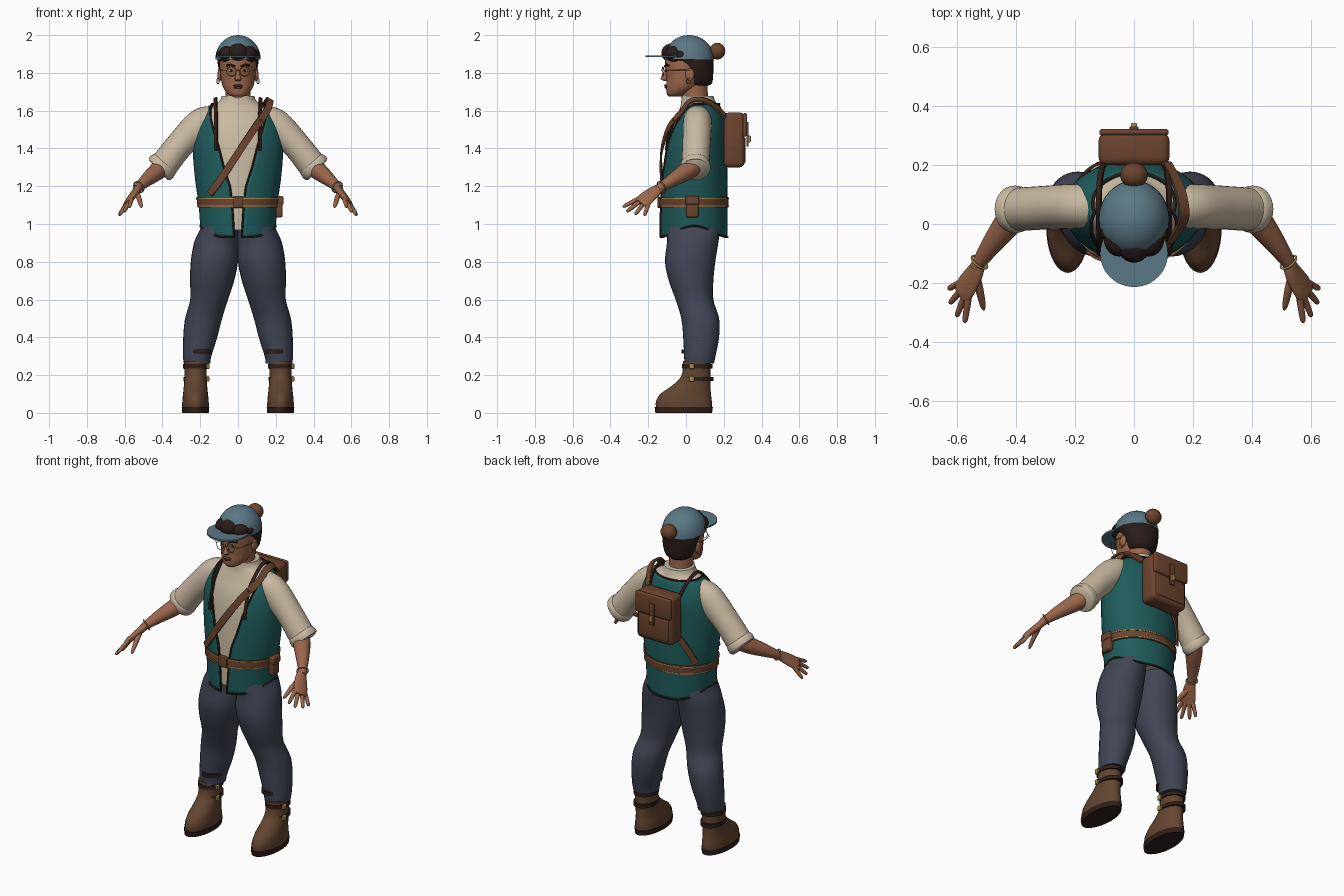
import bpy, bmesh, math
from math import sin, cos, pi, asin, radians
from mathutils import Vector, Matrix

cube = bpy.data.objects.get("Cube")
if cube:
    bpy.data.objects.remove(cube, do_unlink=True)


def material(name, *rgb):
    m = bpy.data.materials.new(name)
    m.use_nodes = True
    m.diffuse_color = (*rgb, 1)
    m.node_tree.nodes["Principled BSDF"].inputs["Base Color"].default_value = (*rgb, 1)
    return m


SKIN = material("skin", .33, .135, .07)
CREAM = material("cream cloth", .58, .49, .36)
TEAL = material("teal cloth", .014, .105, .105)
NAVY = material("slate blue cloth", .053, .062, .09)
BOOT = material("boot leather", .125, .06, .03)
TRIM = material("dark leather", .03, .014, .01)
HAIR = material("dark brown hair", .022, .012, .01)
HAT = material("dusty blue cap", .105, .19, .235)
GOLD = material("brass", .4, .26, .08)
LEATHER = material("brown leather", .15, .058, .028)


def finish(name, bm, mat, angle=45):
    bmesh.ops.recalc_face_normals(bm, faces=bm.faces)
    me = bpy.data.meshes.new(name)
    bm.to_mesh(me)
    bm.free()
    me.materials.append(mat)
    ob = bpy.data.objects.new(name, me)
    bpy.context.collection.objects.link(ob)
    bpy.ops.object.select_all(action='DESELECT')
    ob.select_set(True)
    bpy.context.view_layer.objects.active = ob
    bpy.ops.object.shade_smooth_by_angle(angle=radians(angle))
    return ob


def dense(rows, k=5):
    """Smooth a short list of sections into a finer one."""
    rows = [Vector(r) for r in rows]
    out = []
    for i in range(len(rows) - 1):
        a, b, c, d = rows[max(i - 1, 0)], rows[i], rows[i + 1], rows[min(i + 2, len(rows) - 1)]
        for j in range(k):
            t = j / k
            out.append(b + (c - a) * (t / 2) + (a * 2 - b * 5 + c * 4 - d) * (t * t / 2)
                       + (b * 3 - a - c * 3 + d) * (t ** 3 / 2))
    return out + [rows[-1]]


def grid(bm, rings, closed=True):
    for a, b in zip(rings, rings[1:]):
        n = len(a)
        for j in range(n if closed else n - 1):
            bm.faces.new((a[j], a[(j + 1) % n], b[(j + 1) % n], b[j]))


def sweep(name, rows, mat, ref=None, n=28, k=5, side=1):
    """Oval sections (x, y, z, ra, rb): stacked upright, or across the path if ref is given."""
    rows = dense(rows, k)
    bm = bmesh.new()
    rings = []
    for i, r in enumerate(rows):
        u, v = Vector((1, 0, 0)), Vector((0, 1, 0))
        if ref:
            d = (rows[min(i + 1, len(rows) - 1)] - rows[max(i - 1, 0)])
            d = Vector(d[:3]).normalized()
            u = Vector(ref)
            u = (u - d * u.dot(d)).normalized()
            v = d.cross(u)
        pts = [Vector(r[:3]) + u * r[3] * cos(2 * pi * j / n) + v * r[4] * sin(2 * pi * j / n) for j in range(n)]
        rings.append([bm.verts.new((p.x * side, p.y, p.z)) for p in pts])
    grid(bm, rings)
    bm.faces.new(rings[0])
    bm.faces.new(rings[-1])
    return finish(name, bm, mat, 60)


def ball(name, loc, size, mat, cut=False):
    bm = bmesh.new()
    bmesh.ops.create_uvsphere(bm, u_segments=32, v_segments=20, radius=1)
    if cut:  # keep the upper half
        bmesh.ops.delete(bm, geom=[v for v in bm.verts if v.co.z < -.01], context='VERTS')
    bm.transform(Matrix.Translation(loc) @ Matrix.Diagonal((*size, 1)))
    return finish(name, bm, mat)


def box(name, loc, size, mat, bevel=.004):
    bm = bmesh.new()
    bmesh.ops.create_cube(bm, size=1)
    bm.transform(Matrix.Translation(loc) @ Matrix.Diagonal((*size, 1)))
    bmesh.ops.bevel(bm, geom=bm.edges[:], offset=bevel, segments=3, profile=.5, affect='EDGES')
    return finish(name, bm, mat)


def tube(name, pts, r, mat, cyclic=False):
    cu = bpy.data.curves.new(name, 'CURVE')
    cu.dimensions = '3D'
    cu.bevel_depth, cu.bevel_resolution, cu.use_fill_caps = r, 2, True
    sp = cu.splines.new('POLY')
    sp.points.add(len(pts) - 1)
    for p, co in zip(sp.points, pts):
        p.co = (*co, 1)
    sp.use_cyclic_u = cyclic
    cu.materials.append(mat)
    bpy.context.collection.objects.link(bpy.data.objects.new(name, cu))


def hoop(name, loc, r, thick, mat, axis):
    q = Vector(axis).to_track_quat('Z', 'Y')
    tube(name, [Vector(loc) + q @ Vector((r * cos(pi * i / 12), r * sin(pi * i / 12), 0)) for i in range(24)],
         thick, mat, True)


# torso profile shared by shirt, vest, belt and straps
TORSO = dense([(0, .042, .92, .182, .165), (0, .042, 1.1, .195, .163), (0, .045, 1.25, .215, .16),
               (0, .05, 1.4, .226, .152), (0, .06, 1.5, .218, .14), (0, .068, 1.57, .195, .118),
               (0, .07, 1.62, .15, .1), (0, .065, 1.65, .1, .09), (0, .062, 1.678, .086, .083)], 6)


def section(z):
    for a, b in zip(TORSO, TORSO[1:]):
        if z <= b[2]:
            return a.lerp(b, max(0, (z - a[2]) / (b[2] - a[2])))
    return TORSO[-1]


def surf(t, z, off):
    """Point on the torso at angle t from the front."""
    r = section(z)
    return Vector(((r[3] + off) * sin(t), r[1] - (r[4] + off) * cos(t), z))


def front(x, z, off=.022):
    return surf(asin(max(-.99, min(.99, x / (section(z)[3] + off)))), z, off)


def ribbon(name, pts, w, mat, h=.005):
    pts = dense(pts, 4)
    bm = bmesh.new()
    rings = []
    for i, p in enumerate(pts):
        d = (pts[min(i + 1, len(pts) - 1)] - pts[max(i - 1, 0)]).normalized()
        out = p - Vector((p.x * .4, .06, min(p.z, 1.5)))
        out = (out - d * out.dot(d)).normalized()
        s = d.cross(out)
        rings.append([bm.verts.new(p + s * w * a + out * h * b) for a, b in ((-1, -1), (1, -1), (1, 1), (-1, 1))])
    grid(bm, rings)
    bm.faces.new(rings[0])
    bm.faces.new(rings[-1])
    return finish(name, bm, mat)


sweep("shirt", [r for r in TORSO if r[2] > .96], CREAM, n=40, k=1)

# open vest with a dark border
OPEN = [(.93, .02), (1.1, .03), (1.2, .042), (1.3, .075), (1.4, .1), (1.5, .13), (1.56, .145), (1.64, .145)]
bm = bmesh.new()
rows = []
for i in range(37):
    f = i / 36
    zb = .93 + .705 * f
    half = next(a[1] + (b[1] - a[1]) * (zb - a[0]) / (b[0] - a[0]) for a, b in zip(OPEN, OPEN[1:]) if zb <= b[0])
    a = asin(min(.96, half / (section(zb)[3] + .014)))
    ring = []
    for j in range(49):
        t = a + (2 * pi - 2 * a) * j / 48
        ring.append(bm.verts.new(surf(t, zb + .06 * (1 - f) ** 8 * abs(sin(t)) ** 4, .014)))
    rows.append(ring)
grid(bm, rows, False)
border = [v.co.copy() for v in rows[0] + [r[-1] for r in rows[1:]] + rows[-1][-2::-1] + [r[0] for r in rows[-2:0:-1]]]
vest = finish("vest", bm, TEAL, 60)
mod = vest.modifiers.new("thickness", 'SOLIDIFY')
mod.thickness, mod.offset = .01, -1
tube("vest_border", border, .005, TRIM, True)

# belt, buckle, pouch
def band(name, z0, z1, off, mat):
    sweep(name, [(0, r[1], z, r[3] + off, r[4] + off) for z, r in ((z0, section(z0)), (z1, section(z1)))],
          mat, n=48, k=1)

band("belt", 1.088, 1.142, .02, LEATHER)
band("belt_lower_piping", 1.092, 1.097, .0225, GOLD)
band("belt_upper_piping", 1.133, 1.138, .0225, GOLD)
box("belt_buckle", (0, -.143, 1.115), (.055, .014, .06), LEATHER)
box("belt_pouch", (.218, .033, 1.09), (.035, .066, .11), LEATHER, .01)
box("pouch_flap", (.222, .033, 1.125), (.038, .07, .045), LEATHER, .008)

# backpack and straps
box("backpack", (0, .255, 1.445), (.24, .11, .29), LEATHER, .025)
box("backpack_flap", (0, .312, 1.525), (.236, .022, .125), LEATHER, .01)
box("backpack_pocket_edge", (0, .31, 1.39), (.2, .012, .13), LEATHER, .005)
box("backpack_clasp_strap", (0, .326, 1.475), (.03, .012, .13), LEATHER, .004)
box("backpack_clasp", (0, .335, 1.45), (.022, .016, .035), GOLD, .004)
for s in (-1, 1):
    ribbon("shoulder_strap", [front(s * .117, z) for z in (1.39, 1.45, 1.52, 1.58)]
           + [Vector((s * .12, .06, 1.665)), Vector((s * .115, .16, 1.63)), Vector((s * .1, .21, 1.56))], .009, TRIM)
ribbon("cross_strap", [front(x, z, .026) for x, z in ((-.15, 1.16), (-.1, 1.225), (0, 1.375), (.09, 1.51), (.15, 1.595))]
       + [Vector((.17, .03, 1.655)), Vector((.155, .12, 1.645)), Vector((.11, .21, 1.57))], .019, LEATHER)
ribbon("cross_strap_back", [surf(radians(a), z, .025) for a, z in ((200, 1.34), (215, 1.26), (232, 1.16))], .017, LEATHER)

# arms, legs and boots
FINGERS = [("little", (.63, -.22, 1.045), .1), ("ring", (.626, -.27, 1.05), .0),
           ("middle", (.603, -.315, 1.065), -.1), ("index", (.575, -.335, 1.09), -.2)]
SPREAD = Vector((.055, .115, -.05)).normalized()
for s, tag in ((1, "left_"), (-1, "right_")):
    Y = (0, 1, 0)
    sweep(tag + "sleeve", [(.1, .065, 1.58, .05, .045), (.14, .062, 1.56, .07, .07), (.205, .06, 1.52, .076, .084),
                           (.31, .055, 1.415, .074, .074), (.39, .05, 1.315, .073, .075),
                           (.415, .05, 1.288, .066, .07)], CREAM, Y, side=s)
    sweep(tag + "cuff", [(.385, .05, 1.325, .07, .072), (.395, .05, 1.313, .079, .08), (.412, .05, 1.292, .079, .081),
                         (.42, .05, 1.284, .068, .07)], CREAM, Y, side=s)
    sweep(tag + "forearm", [(.385, .05, 1.315, .05, .05), (.43, .0, 1.277, .047, .047), (.485, -.072, 1.232, .035, .035),
                            (.525, -.13, 1.195, .024, .024), (.535, -.148, 1.183, .025, .022)], SKIN, Y, side=s)
    sweep(tag + "palm", [(.525, -.132, 1.195, .022, .02), (.54, -.165, 1.172, .035, .02), (.565, -.205, 1.14, .043, .018),
                         (.582, -.232, 1.118, .042, .015), (.588, -.242, 1.11, .034, .01)], SKIN, SPREAD, side=s)
    base = Vector((.576, -.225, 1.122))
    for i, (fname, tip, _) in enumerate(FINGERS):
        a, b = base + SPREAD * (.032 - .0215 * i), Vector(tip)
        sweep(tag + fname + "_finger", [(*a, .012, .012), (*a.lerp(b, .5), .011, .011), (*a.lerp(b, .9), .009, .009),
                                        (*b, .003, .003)], SKIN, SPREAD, n=12, side=s)
    sweep(tag + "thumb", [(.54, -.165, 1.17, .015, .015), (.526, -.22, 1.14, .014, .014), (.514, -.275, 1.1, .01, .01),
                          (.51, -.293, 1.087, .003, .003)], SKIN, (1, 0, 0), n=12, side=s)
    hoop(tag + "bracelet", (s * .525, -.13, 1.196), .031, .004, GOLD, (s * .55, -.72, -.45))

    sweep(tag + "trouser_leg", [(.095, .042, 1.03, .085, .13), (.1, .04, .97, .102, .14), (.115, .035, .9, .118, .136),
                                (.125, .022, .8, .125, .133), (.137, .027, .7, .117, .118), (.153, .045, .6, .1, .1),
                                (.182, .075, .5, .098, .1), (.2, .08, .4, .09, .095), (.216, .073, .3, .075, .083),
                                (.217, .07, .262, .07, .078)], NAVY, side=s)
    bx = .225
    sweep(tag + "boot", [(bx, -.01, .025, .07, .148), (bx, -.011, .06, .07, .148), (bx, -.002, .1, .066, .134),
                         (bx, .025, .14, .062, .105), (bx, .048, .18, .059, .083), (bx, .056, .22, .059, .074),
                         (bx, .057, .275, .062, .074)], BOOT, side=s)
    sweep(tag + "sole", [(bx, -.012, 0, .07, .15), (bx, -.012, .03, .073, .154)], TRIM, side=s, k=1, n=36)
    for z, off, cx, rx in ((.325, .084, .2, .062), (.247, .08, bx, .066), (.18, .086, bx, .063)):
        sweep(tag + "ankle_strap", [(cx, .06, z - .011, rx, off), (cx, .06, z + .011, rx, off)], TRIM, side=s, k=1)
        if z < .3:
            box(tag + "boot_buckle", (s * bx + .066, .03, z), (.014, .028, .028), GOLD)

# head
sweep("neck", [(0, .05, 1.6, .07, .07), (0, .045, 1.7, .066, .07), (0, .04, 1.78, .066, .07)], SKIN)
sweep("head", [(0, -.06, 1.674, .028, .03), (0, -.048, 1.688, .053, .053), (0, -.02, 1.72, .077, .085),
               (0, 0, 1.76, .089, .104), (0, .008, 1.8, .094, .116), (0, .013, 1.85, .096, .124),
               (0, .016, 1.91, .093, .118)], SKIN)
sweep("nose", [(0, -.1, 1.82, .008, .012), (0, -.113, 1.785, .012, .015), (0, -.117, 1.768, .018, .017),
               (0, -.105, 1.756, .012, .01)], SKIN, n=16)
ball("upper_lip", (0, -.105, 1.733, ), (.026, .011, .006), LEATHER)
ball("lower_lip", (0, -.103, 1.723), (.022, .011, .007), LEATHER)
for s, tag in ((1, "left_"), (-1, "right_")):
    ball(tag + "ear", (s * .097, .02, 1.79), (.012, .024, .034), SKIN)
    hoop(tag + "earring", (s * .106, .015, 1.757), .014, .0025, GOLD, (1, .5, 0))
    ball(tag + "eye", (s * .036, -.099, 1.812), (.015, .006, .007), CREAM)
    ball(tag + "pupil", (s * .036, -.104, 1.812), (.006, .004, .006), HAIR)
    tube(tag + "eyebrow", [(s * .015, -.112, 1.834), (s * .04, -.106, 1.844), (s * .06, -.092, 1.838)], .005, HAIR)
    hoop(tag + "lens_rim", (s * .036, -.122, 1.808), .025, .002, GOLD, (s * .15, -1, 0))
    tube(tag + "glasses_temple", [(s * .06, -.118, 1.813), (s * .094, -.09, 1.816), (s * .104, .02, 1.815)], .002, GOLD)
tube("glasses_bridge", [(-.012, -.124, 1.81), (0, -.131, 1.815), (.012, -.124, 1.81)], .002, GOLD)

sweep("hair", [(0, .062, 1.732, .06, .06), (0, .065, 1.75, .08, .074), (0, .062, 1.79, .095, .082),
               (0, .052, 1.84, .106, .093), (0, .03, 1.88, .11, .116), (0, .03, 1.9, .108, .112)], HAIR)
for x, y, z, r in ((0, -.062, 1.905, .06), (.05, -.05, 1.9, .052), (-.05, -.05, 1.9, .052),
                   (.082, -.022, 1.895, .034), (-.082, -.022, 1.895, .034)):
    ball("fringe_curl", (x, y, z), (r, r * 1.15, r * .9), HAIR)

# cap with brim and pompom
ball("cap_crown", (0, .016, 1.872), (.12, .132, .128), HAT, True)
sweep("cap_brim", [(0, -.1, 1.883, .115, .114), (0, -.1, 1.893, .115, .114)], HAT, n=48, k=1)
ball("pompom", (0, .166, 1.915), (.047, .042, .044), LEATHER)
